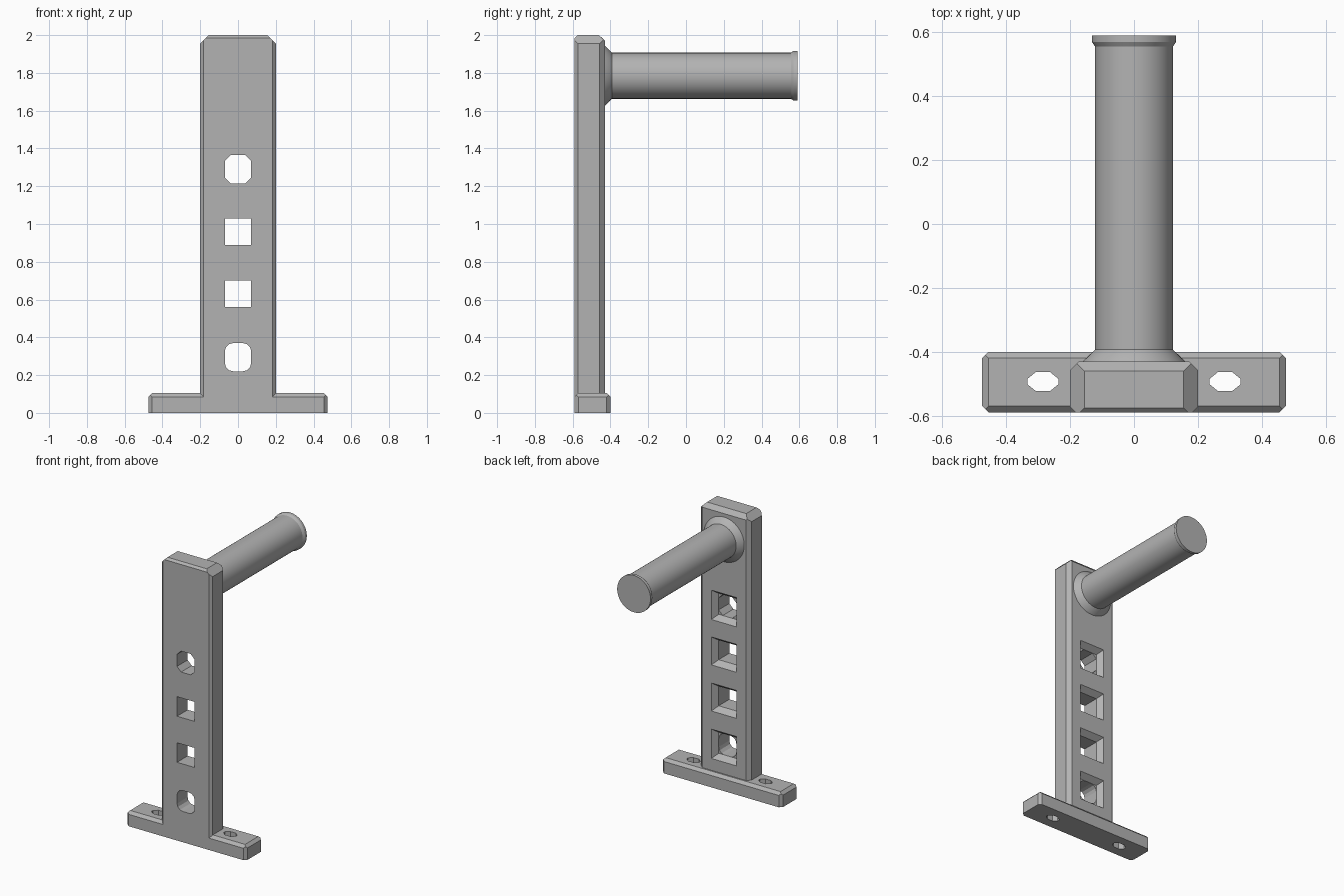
import bpy, bmesh, math
from mathutils import Vector

cube = bpy.data.objects.get("Cube")
if cube:
    bpy.data.objects.remove(cube, do_unlink=True)

grey = bpy.data.materials.new("plain grey")
grey.use_nodes = True
grey.diffuse_color = (0.45, 0.45, 0.45, 1)
grey.node_tree.nodes["Principled BSDF"].inputs["Base Color"].default_value = grey.diffuse_color


def add_object(name, bm):
    bmesh.ops.recalc_face_normals(bm, faces=bm.faces)
    mesh = bpy.data.meshes.new(name)
    bm.to_mesh(mesh)
    bm.free()
    mesh.materials.append(grey)
    obj = bpy.data.objects.new(name, mesh)
    bpy.context.collection.objects.link(obj)
    return obj


def chamfered_box(name, low, high, chamfers):
    """Box whose edges are sliced off; each chamfer is (outward direction, size)."""
    low, high = Vector(low), Vector(high)
    bm = bmesh.new()
    bmesh.ops.create_cube(bm, size=1)
    for v in bm.verts:
        v.co = [high[i] if v.co[i] > 0 else low[i] for i in range(3)]
    for direction, size in chamfers:
        n = Vector(direction)
        edge = Vector([high[i] if n[i] > 0 else low[i] for i in range(3)])
        point = edge - n * size / 2
        bmesh.ops.bisect_plane(bm, geom=bm.verts[:] + bm.edges[:] + bm.faces[:],
                               plane_co=point, plane_no=n, clear_outer=True)
        bmesh.ops.holes_fill(bm, edges=[e for e in bm.edges if e.is_boundary])
    return add_object(name, bm)


def loft(name, rings):
    """Closed solid through rings with equal point counts."""
    bm = bmesh.new()
    loops = [[bm.verts.new(p) for p in ring] for ring in rings]
    for a, b in zip(loops, loops[1:]):
        for i in range(len(a)):
            j = (i + 1) % len(a)
            bm.faces.new((a[i], a[j], b[j], b[i]))
    bm.faces.new(loops[0])
    bm.faces.new(loops[-1])
    return add_object(name, bm)


def rounded_rect(w, h, cx=0, cy=0, steps=0):
    """Rectangle outline of half sizes w, h with corners cut by (cx, cy) in some steps."""
    points = []
    for quarter, (sx, sy) in enumerate(((1, 1), (-1, 1), (-1, -1), (1, -1))):
        for k in range(steps + 1):
            a = math.pi / 2 * (quarter + (k / steps if steps else 0))
            if steps:
                points.append((sx * (w - cx) + cx * math.cos(a), sy * (h - cy) + cy * math.sin(a)))
            else:
                points.append((sx * w, sy * h))
    return points


def combine(target, tool, operation):
    tool.hide_render = True
    mod = target.modifiers.new(operation.lower(), 'BOOLEAN')
    mod.operation, mod.solver, mod.object = operation, 'EXACT', tool
    bpy.context.view_layer.objects.active = target
    bpy.ops.object.modifier_apply(modifier=mod.name)
    bpy.data.objects.remove(tool, do_unlink=True)


FRONT, BACK = -0.59, -0.43

# Upright post and foot plate, joined into one bracket
bracket = chamfered_box("upright_bracket", (-0.2, FRONT, 0), (0.2, BACK, 2), [
    ((-1, -1, 0), 0.018), ((1, -1, 0), 0.018), ((-1, 1, 0), 0.027), ((1, 1, 0), 0.027),
    ((-1, 0, 1), 0.045), ((1, 0, 1), 0.045), ((0, -1, 1), 0.015), ((0, 1, 1), 0.03)])
foot = chamfered_box("foot_plate", (-0.475, FRONT, 0), (0.475, -0.4, 0.105), [
    ((sx, sy, 0), 0.02) for sx in (-1, 1) for sy in (-1, 1)] + [
    (d, 0.02) for d in ((-1, 0, 1), (1, 0, 1), (0, -1, 1), (0, 1, 1))])
combine(bracket, foot, 'UNION')

# Post windows: octagonal, square, square, rounded, each flared at the back
windows = [(1.29, 0.075, 0.032, 1), (0.96, 0.07, 0, 0), (0.63, 0.07, 0, 0), (0.295, 0.075, 0.045, 3)]
for z, h, corner, steps in windows:
    outline = rounded_rect(0.07, h, corner, corner, steps)
    hole = loft("window_cutter", [[(x, y, z + v) for x, v in outline] for y in (-0.7, BACK - 0.03)])
    flare = loft("flare_cutter", [[(x, y, z + v) for x, v in rounded_rect(0.07 + g, h + g)]
                                  for y, g in ((BACK - 0.04, 0), (BACK + 0.02, 0.045))])
    combine(bracket, hole, 'DIFFERENCE')
    combine(bracket, flare, 'DIFFERENCE')

# Screw slots through the foot
for side in (-1, 1):
    slot = loft("slot_cutter", [[(side * 0.285 + x, -0.493 + y, z)
                                 for x, y in rounded_rect(0.049, 0.03, 0.027, 0.022, 1)]
                                for z in (-0.1, 0.2)])
    combine(bracket, slot, 'DIFFERENCE')

# Round hanging bar with flared collar and end rim
SIDES = 64
profile = [(BACK - 0.005, 0.162), (BACK, 0.16), (-0.393, 0.122), (0.555, 0.122), (0.57, 0.132), (0.59, 0.132)]
bar = loft("hanging_bar", [[(r * math.cos(2 * math.pi * i / SIDES), y, 1.785 + r * math.sin(2 * math.pi * i / SIDES))
                            for i in range(SIDES)] for y, r in profile])
bpy.ops.object.select_all(action='DESELECT')
bar.select_set(True)
bpy.context.view_layer.objects.active = bar
bpy.ops.object.shade_smooth_by_angle(angle=math.radians(25))
